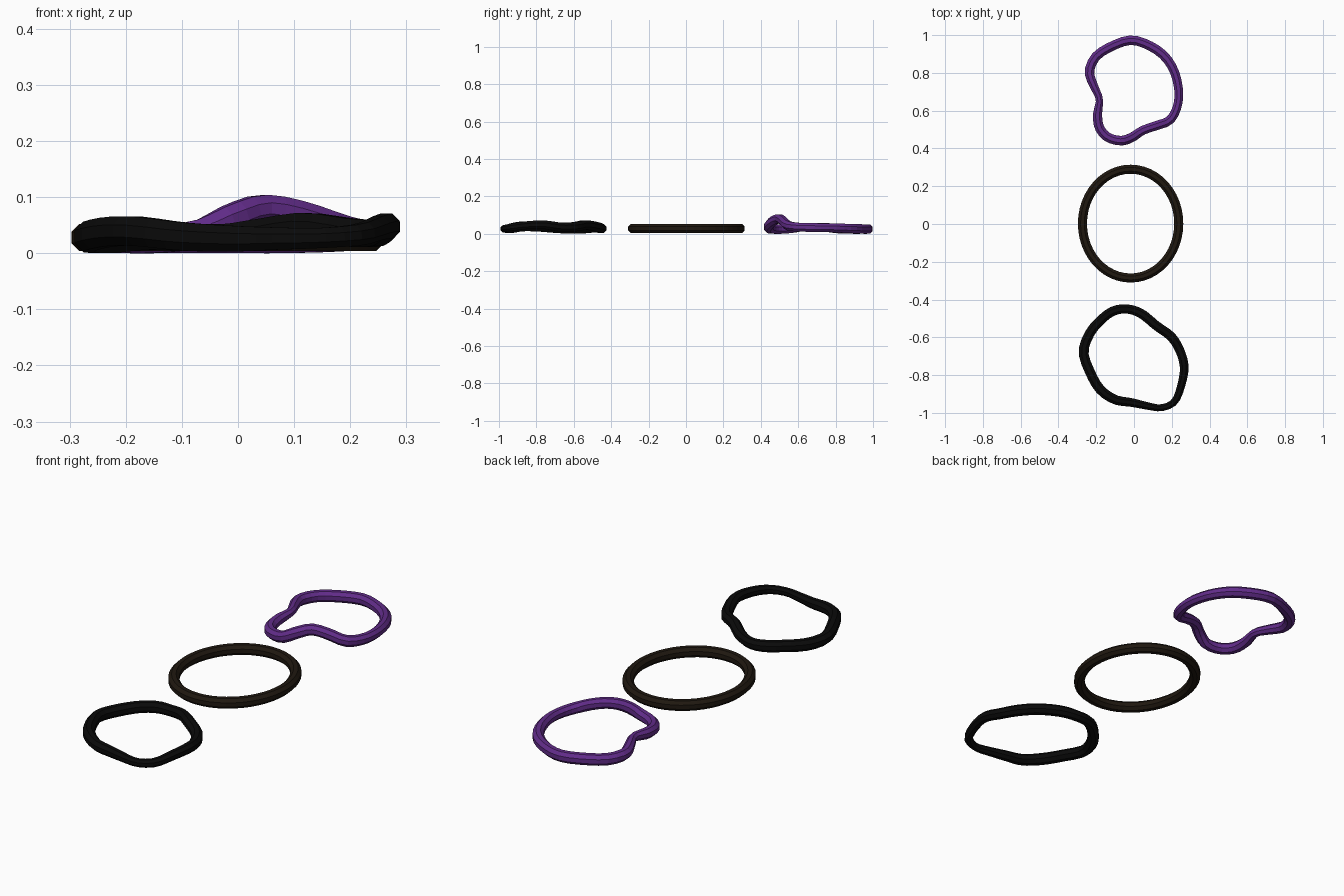
import bpy, bmesh, math
from mathutils import Vector

SIDES = 8
SEGS = 48


def material(name, rgb):
    m = bpy.data.materials.new(name)
    m.diffuse_color = (*rgb, 1)
    return m


def spline(keys, t):
    # closed Catmull-Rom through (x, y, z, radius)
    n = len(keys)
    i, f = int(t) % n, t - int(t)
    a, b, c, d = (Vector(keys[(i + k) % n]) for k in (-1, 0, 1, 2))
    return 0.5 * (2 * b + (c - a) * f + (2 * a - 5 * b + 4 * c - d) * f * f
                  + (3 * b - a - 3 * c + d) * f ** 3)


def band(name, keys, mat):
    n = len(keys)
    path = [spline(keys, n * i / SEGS) for i in range(SEGS)]
    bm = bmesh.new()
    rings = []
    for i, p in enumerate(path):
        tan = (path[(i + 1) % SEGS] - path[i - 1]).xyz.normalized()
        side = tan.cross(Vector((0, 0, 1))).normalized()
        up = side.cross(tan)
        ring = []
        for k in range(SIDES):
            a = 2 * math.pi * (k + 0.5) / SIDES
            r = p.w / math.cos(math.pi / SIDES)
            ring.append(bm.verts.new(p.xyz + r * (math.cos(a) * side + math.sin(a) * up)))
        rings.append(ring)
    for i in range(SEGS):
        A, B = rings[i], rings[(i + 1) % SEGS]
        for k in range(SIDES):
            j = (k + 1) % SIDES
            bm.faces.new((A[k], A[j], B[j], B[k]))
    bmesh.ops.recalc_face_normals(bm, faces=bm.faces)
    me = bpy.data.meshes.new(name)
    bm.to_mesh(me)
    bm.free()
    ob = bpy.data.objects.new(name, me)
    bpy.context.collection.objects.link(ob)
    me.materials.append(mat)


# twisted purple hair tie with a raised kink at the front
band("purple_hair_tie", [
    (-.02, .973, .025, .025), (.07, .95, .025, .025), (.155, .895, .027, .025),
    (.21, .815, .03, .024), (.236, .715, .033, .023), (.23, .625, .034, .023),
    (.19, .55, .042, .024), (.115, .52, .068, .024), (.045, .495, .08, .024),
    (-.012, .458, .062, .025), (-.07, .441, .034, .025), (-.14, .46, .026, .025),
    (-.183, .51, .025, .025), (-.193, .58, .03, .024), (-.183, .66, .039, .019),
    (-.212, .73, .036, .022), (-.236, .805, .028, .025), (-.203, .885, .025, .025),
    (-.12, .94, .025, .025)], material("purple", (.12, .025, .25)))

# flat oval brown hair tie
band("brown_hair_tie", [
    (-.018 + .255 * math.cos(math.tau * i / 24), .002 + .288 * math.sin(math.tau * i / 24), .028, .024)
    for i in range(24)], material("brown", (.014, .009, .005)))

# wavy black hair tie
band("black_hair_tie", [
    (-.035, -.45, .027, .024), (.04, -.475, .036, .025), (.12, -.54, .047, .025),
    (.198, -.597, .037, .025), (.245, -.675, .036, .024), (.266, -.76, .048, .023),
    (.25, -.855, .045, .021), (.215, -.94, .033, .019), (.145, -.973, .027, .018),
    (.066, -.962, .026, .02), (-.013, -.945, .026, .023), (-.1, -.93, .03, .025),
    (-.178, -.877, .039, .026), (-.23, -.79, .038, .026), (-.267, -.68, .029, .026),
    (-.235, -.58, .026, .026), (-.172, -.505, .031, .025), (-.108, -.46, .03, .025)],
    material("black", (.003, .003, .003)))
